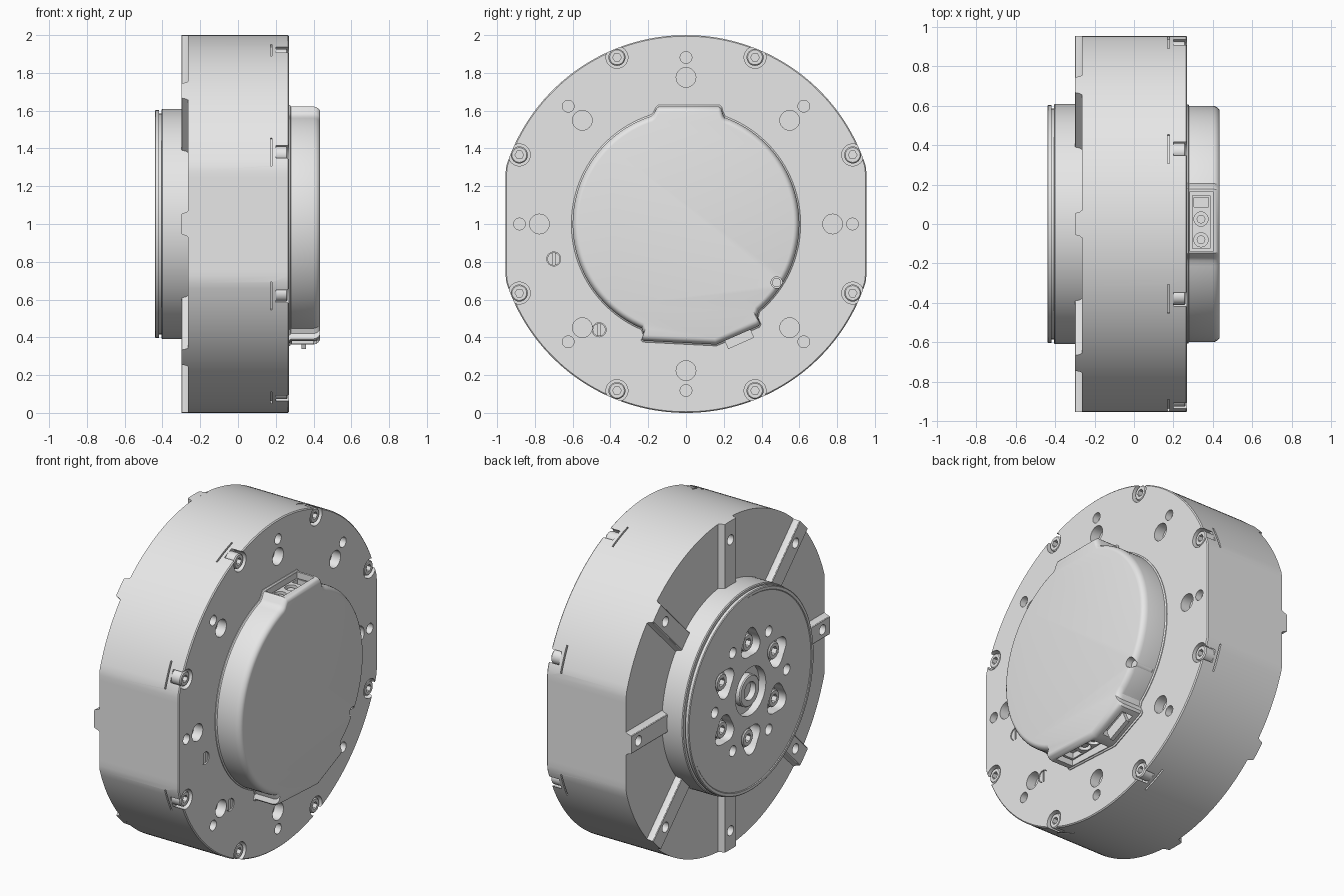
import bpy, bmesh
from math import pi, sin, cos, radians, sqrt
from mathutils import Matrix

cube = bpy.data.objects.get("Cube")
if cube:
    bpy.data.objects.remove(cube, do_unlink=True)

grey = bpy.data.materials.new("plain_grey")
grey.use_nodes = True
grey.diffuse_color = (0.8, 0.8, 0.8, 1)
grey.node_tree.nodes["Principled BSDF"].inputs["Base Color"].default_value = (0.8, 0.8, 0.8, 1)

UP = Matrix.Translation((0, 0, 1))
TO_Z = Matrix.Rotation(-pi / 2, 4, 'Y')
EIGHT = [i * pi / 4 for i in range(8)]
SIX = [i * pi / 3 for i in range(6)]


# Outlines are lists of (y, z); a loft is a list of (x, outline) plus a placement
def circle(r, n=48, y=0, z=0, lobes=0, turn=0):
    pts = []
    for i in range(n):
        a = 2 * pi * i / n
        d = r * (1 + lobes * cos(3 * (a - turn)))
        pts.append((y + d * cos(a), z + d * sin(a)))
    return pts


def arc(r, a0, a1, n):
    angles = [radians(a0 + (a1 - a0) * i / (n - 1)) for i in range(n)]
    return [(r * cos(a), r * sin(a)) for a in angles]


def scaled(pts, s):
    return [(y * s, z * s) for y, z in pts]


def turned(profile, place=Matrix(), n=48):
    return [(x, circle(r, n)) for x, r in profile], place


def cylinder(y, z, r, x0, x1, n=32):
    return [(x, circle(r, n, y, z)) for x in (x0, x1)], Matrix()


def box(x0, x1, y0, y1, z0, z1, place=Matrix()):
    rect = [(y0, z0), (y1, z0), (y1, z1), (y0, z1)]
    return [(x0, rect), (x1, rect)], place


def polar(r, a):
    return r * cos(a), r * sin(a)


def spin(a):
    return Matrix.Rotation(a, 4, 'X')


def build(name, shapes):
    bm = bmesh.new()
    for sections, place in shapes:
        rings = [[bm.verts.new(UP @ place @ Matrix.Translation((x, y, z)).translation)
                  for y, z in pts] for x, pts in sections]
        for a, b in zip(rings, rings[1:]):
            for i in range(len(a)):
                j = (i + 1) % len(a)
                bm.faces.new((a[i], a[j], b[j], b[i]))
        bm.faces.new(rings[0][::-1])
        bm.faces.new(rings[-1])
    bmesh.ops.recalc_face_normals(bm, faces=bm.faces)
    mesh = bpy.data.meshes.new(name)
    bm.to_mesh(mesh)
    bm.free()
    mesh.materials.append(grey)
    obj = bpy.data.objects.new(name, mesh)
    bpy.context.scene.collection.objects.link(obj)
    return obj


def cut(obj, shapes):
    cutter = build("cutter", shapes)
    cutter.hide_render = True
    mod = obj.modifiers.new("cut", 'BOOLEAN')
    mod.operation, mod.solver, mod.object = 'DIFFERENCE', 'EXACT', cutter
    bpy.context.view_layer.update()
    done = obj.evaluated_get(bpy.context.evaluated_depsgraph_get())
    mesh = bpy.data.meshes.new_from_object(done)
    obj.modifiers.clear()
    obj.data = mesh
    bpy.data.objects.remove(cutter, do_unlink=True)


# Main drum: a disc with two flat sides
FLAT = 0.955
drum = [(max(-FLAT, min(FLAT, y)), z) for y, z in circle(1, 180)]
body = build("body", [([(-0.265, drum), (0.264, drum), (0.27, scaled(drum, 0.994))], Matrix())])
rib_holes = [cylinder(*polar(0.885, a), 0.03, -0.34, -0.2) for a in EIGHT]
pins = [(-0.70, -0.185), (-0.46, -0.56)]
cuts = list(rib_holes)
for a in EIGHT:
    b = a + pi / 8
    cuts.append(cylinder(*polar(0.776, a), 0.052, 0.21, 0.3))
    cuts.append(cylinder(*polar(0.882, a), 0.031, 0.23, 0.3))
    cuts.append(cylinder(*polar(0.955, b), 0.058, 0.2, 0.3))
    cuts.append(box(0.171, 0.18, 0.98, 1.05, -0.08, 0.08, spin(b)))
cuts += [cylinder(y, z, 0.037, 0.24, 0.3) for y, z in pins]
cut(body, cuts)


# Radial ribs on the output side
def rib_outline(half, angle):
    limit = FLAT if abs(sin(angle)) < 0.1 else 1
    sides = [half * k / 4 for k in range(-4, 5)]
    return [(0.5, half), (0.5, -half)] + [(min(limit, sqrt(1 - t * t)), t) for t in sides]


ribs = build("ribs", [([(-0.258, rib_outline(0.075, a)), (-0.275, rib_outline(0.062, a)),
                        (-0.296, rib_outline(0.056, a)), (-0.30, rib_outline(0.051, a))],
                       spin(a)) for a in EIGHT])
cut(ribs, rib_holes)

# Rim screws and slotted pins on the cover side
screws = build("rim_screws", [
    turned([(0.19, 0.045), (0.256, 0.045), (0.262, 0.039)],
           Matrix.Translation((0, *polar(0.955, a + pi / 8))), 24) for a in EIGHT])
cut(screws, [cylinder(*polar(0.955, a + pi / 8), 0.023, 0.235, 0.3, 6) for a in EIGHT])
slotted = build("slotted_pins", [cylinder(y, z, 0.034, 0.23, 0.266) for y, z in pins])
cut(slotted, [box(0.25, 0.3, y - 0.006, y + 0.006, z - 0.04, z + 0.04) for y, z in pins])

# Output hub with a grooved edge
hub = build("output_hub", [turned([
    (-0.2, 0.61), (-0.4, 0.61), (-0.405, 0.605), (-0.405, 0.585), (-0.418, 0.585),
    (-0.418, 0.603), (-0.436, 0.603), (-0.44, 0.598), (-0.44, 0.582), (-0.436, 0.578)], n=128)])
pockets = [(polar(0.29, a + pi / 2), a + pi / 2) for a in SIX]
cuts = [([(x, circle(0.085, 36, *p, lobes=0.13, turn=a)) for x in (-0.37, -0.46)], Matrix())
        for p, a in pockets]
cuts += [cylinder(*polar(0.345, a), 0.032, -0.36, -0.46) for a in SIX]
cuts.append(cylinder(0, 0, 0.145, -0.39, -0.46, 48))
cut(hub, cuts)
hub_screws = build("hub_screws", [
    turned([(-0.36, 0.052), (-0.412, 0.052), (-0.418, 0.046)],
           Matrix.Translation((0, *p)), 24) for p, a in pockets])
cut(hub_screws, [cylinder(*p, 0.027, -0.385, -0.46, 6) for p, a in pockets])
build("hub_center_ring", [turned([(-0.38, 0.095), (-0.425, 0.095), (-0.431, 0.089),
                                  (-0.431, 0.055), (-0.395, 0.055)])])

# Rear cover with a socket bump at the top and a two-sided one below
top_bump = [(0.195, 0.585), (0.187, 0.612), (0.177, 0.622),
            (-0.147, 0.622), (-0.157, 0.612), (-0.17, 0.585)]
low_bump = [(-0.225, -0.58), (-0.235, -0.608), (-0.225, -0.618), (0.16, -0.638),
            (0.385, -0.54), (0.393, -0.525), (0.377, -0.49)]
outline = (arc(0.6, 0, 70, 24) + top_bump + arc(0.6, 108, 247, 48) + low_bump
           + arc(0.6, 310, 357, 16))
cover = build("rear_cover", [([
    (0.25, scaled(outline, 1.012)), (0.274, scaled(outline, 1.012)), (0.28, outline),
    (0.4, outline), (0.415, scaled(outline, 0.994)), (0.427, scaled(outline, 0.98)),
    (0.433, scaled(outline, 0.966)), (0.435, scaled(outline, 0.95))], Matrix())])
slot_place = Matrix.Translation((0, 0.272, -0.586)) @ spin(radians(24))
cut(cover, [
    box(0.283, 0.4, -0.14, 0.165, 0.5, 0.7),
    box(0.285, 0.4, -0.19, 0.12, -0.7, -0.52),
    box(0.31, 0.385, -0.09, 0.09, -0.06, 0.1, slot_place @ spin(pi)),
    cylinder(0.48, -0.31, 0.03, 0.29, 0.5)])
build("cover_side_pin", [cylinder(0.48, -0.31, 0.024, 0.28, 0.4)])
build("side_connector", [box(0.335, 0.36, -0.075, 0.075, -0.05, 0.02, slot_place)])


# Two-pole connectors set in the sockets
def connector(name, side, y0, y1, poles, extra):
    lo, hi = sorted((side * 0.49, side * 0.595))
    shell = build(name, [box(0.295, 0.388, y0, y1, lo, hi)])
    wells = [turned([(side * 0.55, 0.036), (side * 0.65, 0.036)],
                    Matrix.Translation((0.34, y, 0)) @ TO_Z, 24) for y in poles]
    if extra:
        lo, hi = sorted((side * 0.56, side * 0.65))
        wells.append(box(0.305, 0.378, *extra, lo, hi))
    cut(shell, wells)
    build(name + "_pins", [turned([(side * 0.54, 0.022), (side * 0.585, 0.022)],
                                  Matrix.Translation((0.34, y, 0)) @ TO_Z, 16) for y in poles])


connector("top_connector", 1, -0.125, 0.145, (-0.08, 0.025), (0.085, 0.135))
connector("bottom_connector", -1, -0.175, 0.105, (-0.02, 0.06), (-0.16, -0.08))

# Smooth the round surfaces, keep edges sharp
bpy.ops.object.select_all(action='DESELECT')
for obj in bpy.context.scene.collection.all_objects:
    if obj.type == 'MESH':
        obj.select_set(True)
        bpy.context.view_layer.objects.active = obj
bpy.ops.object.shade_smooth_by_angle(angle=radians(30))
